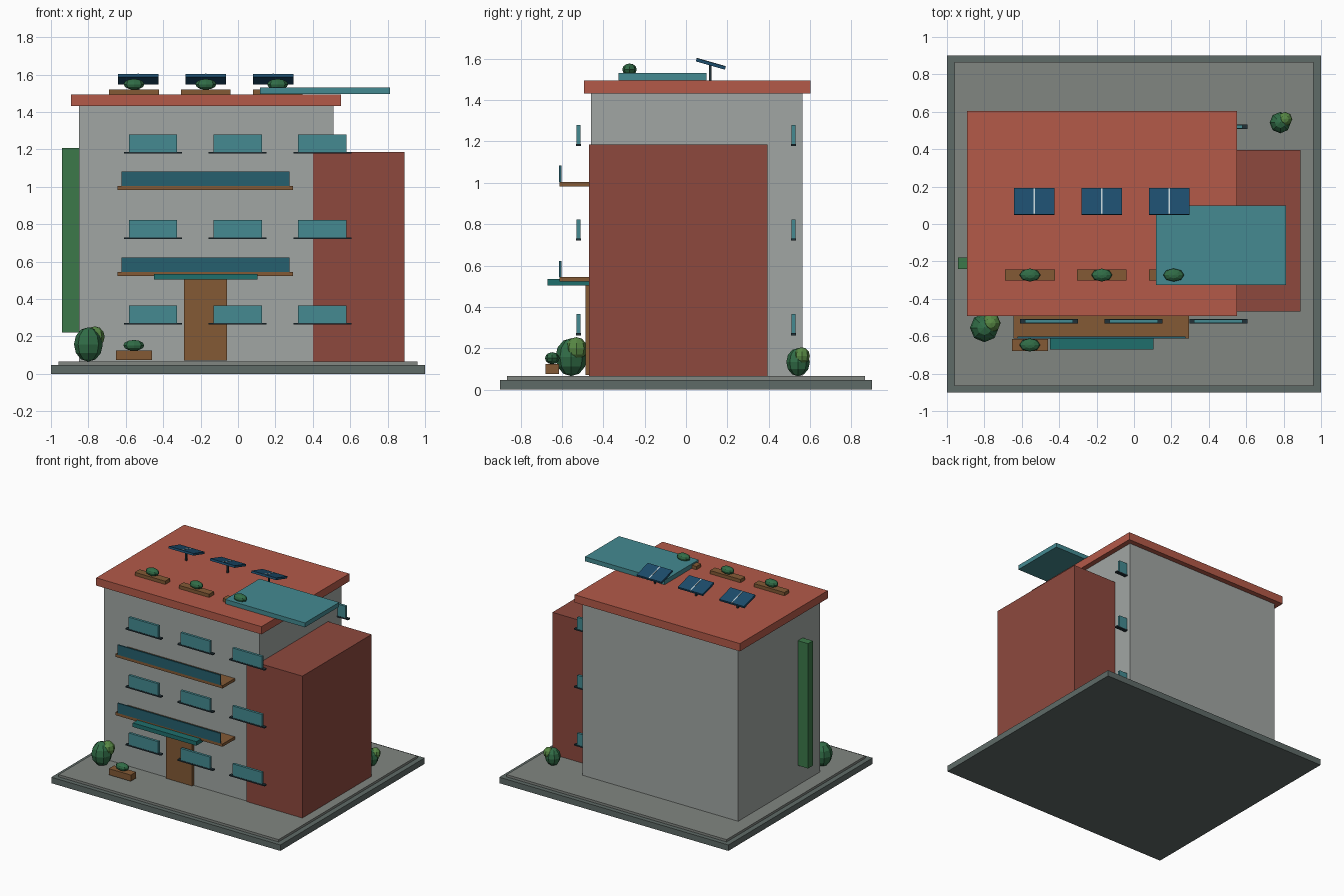
import bpy
import bmesh
import math
from mathutils import Matrix

if "Cube" in bpy.data.objects:
    bpy.data.objects.remove(bpy.data.objects["Cube"])


def material(name, rgb):
    # colours given as display values, stored linear
    m = bpy.data.materials.new(name)
    m.diffuse_color = [(c / 255) ** 2.2 for c in rgb] + [1]
    m.use_nodes = True
    m.node_tree.nodes["Principled BSDF"].inputs["Base Color"].default_value = m.diffuse_color
    return m


WALL = material("wall_grey", (160, 165, 162))
PAVE = material("paving", (128, 133, 128))
BASE = material("base_stone", (95, 106, 103))
BRICK = material("brick", (140, 74, 64))
ROOF = material("roof_terracotta", (178, 90, 74))
GLASS = material("window_glass", (70, 137, 144))
RAIL = material("rail_glass", (42, 96, 110))
TEAL = material("canopy_teal", (36, 110, 108))
WOOD = material("wood", (130, 90, 56))
DARK = material("dark_metal", (38, 52, 58))
PANEL = material("panel_blue", (34, 78, 108))
LINE = material("panel_line", (190, 205, 210))
GREEN = material("leaf_green", (52, 108, 72))
LIGHT = material("leaf_light", (88, 135, 70))
VINE = material("vine_green", (62, 120, 75))


def finish(name, bm, mat):
    mesh = bpy.data.meshes.new(name)
    bm.to_mesh(mesh)
    bm.free()
    mesh.materials.append(mat)
    ob = bpy.data.objects.new(name, mesh)
    bpy.context.collection.objects.link(ob)
    return ob


def box(name, x, y, z, mat):
    """Box from (min, max) ranges on each axis."""
    bm = bmesh.new()
    bmesh.ops.create_cube(bm, size=1)
    size = [r[1] - r[0] for r in (x, y, z)]
    mid = [(r[1] + r[0]) / 2 for r in (x, y, z)]
    bm.transform(Matrix.Translation(mid) @ Matrix.Diagonal(size + [1]))
    return finish(name, bm, mat)


def tilted(name, centre, size, angle, mat):
    ob = box(name, *[(-s / 2, s / 2) for s in size], mat)
    ob.location = centre
    ob.rotation_euler.x = angle
    return ob


def blob(name, centre, radii, mat):
    """Low-poly faceted foliage ball."""
    bm = bmesh.new()
    bmesh.ops.create_uvsphere(bm, u_segments=8, v_segments=6, radius=1)
    bm.transform(Matrix.Translation(centre) @ Matrix.Diagonal(list(radii) + [1]))
    return finish(name, bm, mat)


# Site
box("base_slab", (-1, 1), (-0.9, 0.9), (0, 0.047), BASE)
box("paving_slab", (-0.96, 0.96), (-0.865, 0.865), (0.047, 0.065), PAVE)

# Building masses
box("main_block", (-0.85, 0.51), (-0.46, 0.563), (0.065, 1.435), WALL)
box("side_wing", (0.40, 0.89), (-0.468, 0.395), (0.065, 1.185), BRICK)
box("roof_slab", (-0.893, 0.55), (-0.493, 0.603), (1.433, 1.494), ROOF)
box("green_wall", (-0.94, -0.85), (-0.24, -0.18), (0.222, 1.207), VINE)

# Windows with sills, front and back
for floor in range(3):
    z = 0.272 + floor * 0.457
    for col in range(3):
        x = -0.455 + col * 0.453
        for side, s in (("front", -1), ("back", 1)):
            y = s * 0.52
            tag = f"{side}_{floor}_{col}"
            box("window_" + tag, (x - 0.129, x + 0.129), (y - 0.010, y + 0.010),
                (z, z + 0.094), GLASS)
            box("sill_" + tag, (x - 0.155, x + 0.155), (y - 0.013, y + 0.013),
                (z - 0.009, z + 0.001), DARK)

# Balconies
for i, z in enumerate((0.523, 0.983)):
    box(f"balcony_floor_{i}", (-0.643, 0.294), (-0.612, -0.46), (z, z + 0.022), WOOD)
    box(f"balcony_rail_{i}", (-0.623, 0.275), (-0.613, -0.602), (z + 0.022, z + 0.1), RAIL)

# Entrance
box("door", (-0.29, -0.06), (-0.485, -0.455), (0.07, 0.51), WOOD)
box("entrance_canopy", (-0.45, 0.105), (-0.67, -0.46), (0.503, 0.535), TEAL)

# Roof terrace
box("terrace_canopy", (0.118, 0.814), (-0.327, 0.099), (1.496, 1.531), GLASS)
for i in range(3):
    x = -0.556 + i * 0.384
    box(f"roof_planter_{i}", (x - 0.133, x + 0.133), (-0.303, -0.243), (1.493, 1.52), WOOD)
    blob(f"roof_plant_{i}", (x, -0.273, 1.548), (0.056, 0.035, 0.029), GREEN)

# Solar panels, tilted down toward the back
tilt = math.radians(-16)
for i in range(3):
    x = -0.533 + i * 0.361
    tilted(f"solar_panel_{i}", (x, 0.12, 1.575), (0.216, 0.146, 0.016), tilt, PANEL)
    n = 0.008
    tilted(f"panel_divider_{i}", (x, 0.12 - n * math.sin(tilt), 1.575 + n * math.cos(tilt)),
           (0.008, 0.146, 0.004), tilt, LINE)
    box(f"panel_post_{i}", (x - 0.006, x + 0.006), (0.111, 0.123), (1.49, 1.572), DARK)

# Ground planter
box("ground_planter", (-0.652, -0.46), (-0.68, -0.615), (0.075, 0.124), WOOD)
blob("ground_plant", (-0.557, -0.647, 0.152), (0.056, 0.035, 0.029), GREEN)

# Bushes: a large ball with a smaller one on its shoulder
for i, (x, y, k) in enumerate(((-0.80, -0.555, 1.0), (0.782, 0.542, 0.74))):
    blob(f"bush_{i}", (x, y, 0.065 + 0.092 * k), (0.077 * k, 0.077 * k, 0.092 * k), GREEN)
    blob(f"bush_top_{i}", (x + 0.035 * k, y + 0.025 * k, 0.065 + 0.133 * k),
         (0.052 * k, 0.052 * k, 0.056 * k), LIGHT)
